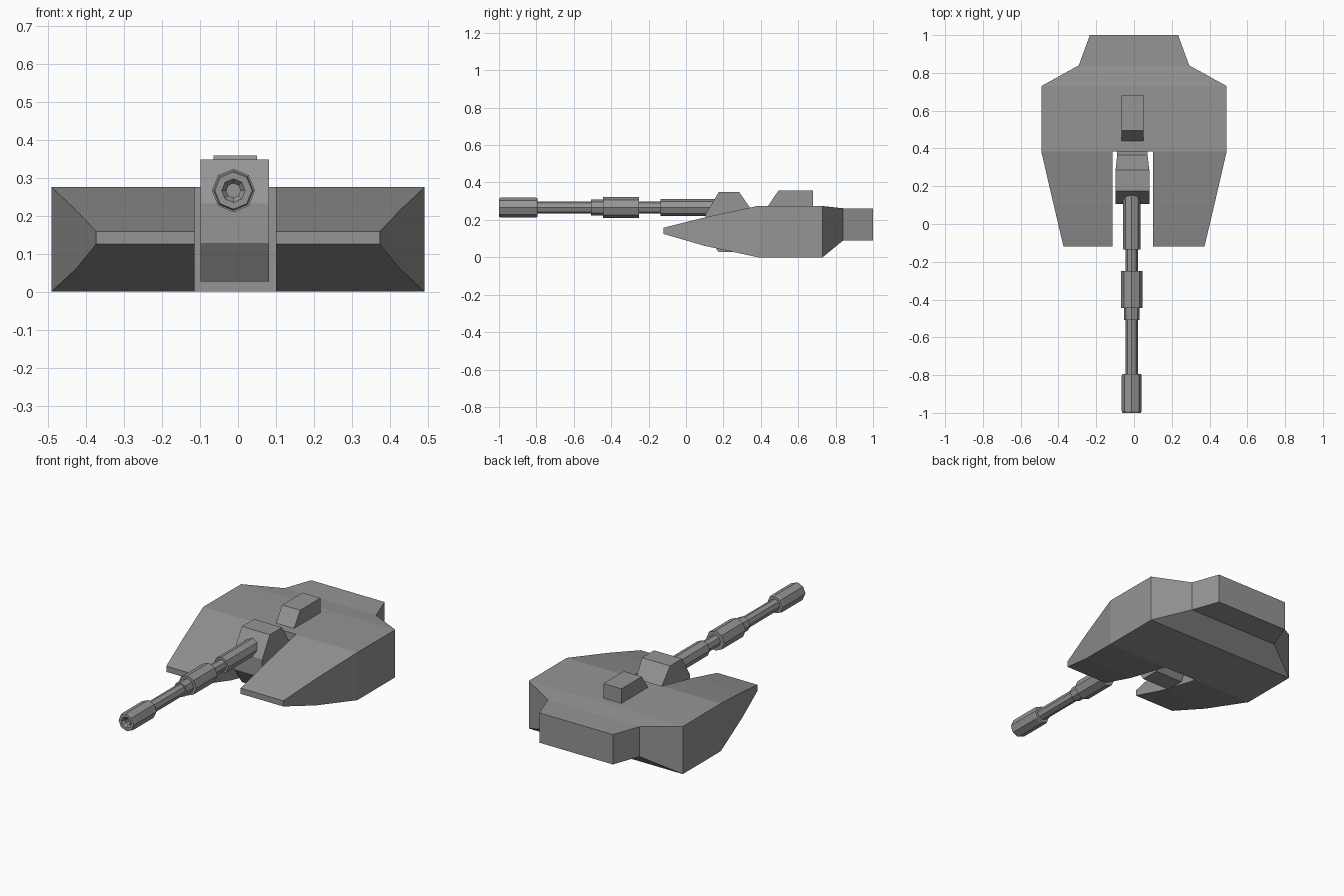
import bpy, bmesh
from math import pi, sin, cos

if "Cube" in bpy.data.objects:
    bpy.data.objects.remove(bpy.data.objects["Cube"])

steel = bpy.data.materials.new("dark_steel")
steel.diffuse_color = (0.3, 0.3, 0.3, 1)
steel.use_nodes = True
steel.node_tree.nodes["Principled BSDF"].inputs["Base Color"].default_value = steel.diffuse_color


def finish(bm, name):
    bmesh.ops.recalc_face_normals(bm, faces=bm.faces)
    me = bpy.data.meshes.new(name)
    bm.to_mesh(me)
    bm.free()
    me.materials.append(steel)
    ob = bpy.data.objects.new(name, me)
    bpy.context.collection.objects.link(ob)
    return ob


def extrude_x(name, profile, x0, x1):
    """Prism from a (y, z) side profile."""
    bm = bmesh.new()
    a, b = [[bm.verts.new((x, y, z)) for y, z in profile] for x in (x0, x1)]
    bm.faces.new(a)
    bm.faces.new(b)
    n = len(profile)
    for i in range(n):
        j = (i + 1) % n
        bm.faces.new((a[i], a[j], b[j], b[i]))
    return finish(bm, name)


def lathe_y(name, profile, cx, cz, sides=8):
    """Faceted solid of (y, radius) rings around a lengthwise axis."""
    bm = bmesh.new()
    rings = [[bm.verts.new((cx + r * cos(2 * pi * k / sides), y, cz + r * sin(2 * pi * k / sides)))
              for k in range(sides)] for y, r in profile]
    for a, b in zip(rings, rings[1:]):
        for k in range(sides):
            j = (k + 1) % sides
            bm.faces.new((a[k], a[j], b[j], b[k]))
    bm.faces.new(rings[0])
    bm.faces.new(rings[-1])
    return finish(bm, name)


# Turret body: stations of (y, half width, bottom z, top z), split by the gun slot
stations = [(-0.12, 0.373, 0.125, 0.158), (0.10, 0.425, 0.061, 0.213), (0.385, 0.491, 0, 0.275),
            (0.73, 0.491, 0, 0.274), (0.84, 0.292, 0.09, 0.262), (1.0, 0.234, 0.09, 0.262)]
bm = bmesh.new()
grid = [[[bm.verts.new((x, y, z)) for z in (lo, hi)] for x in (-w, -0.115, 0.10, w)]
        for y, w, lo, hi in stations]
cells = {(i, j) for i in range(5) for j in range(3) if not (j == 1 and i < 2)}
for i, j in cells:
    corners = [(i, j), (i, j + 1), (i + 1, j + 1), (i + 1, j)]
    for level in (0, 1):
        bm.faces.new([grid[a][b][level] for a, b in corners])
    # Walls only where there is no neighbouring cell
    for k, step in enumerate([(-1, 0), (0, 1), (1, 0), (0, -1)]):
        if (i + step[0], j + step[1]) not in cells:
            p, q = corners[k], corners[(k + 1) % 4]
            P, Q = grid[p[0]][p[1]], grid[q[0]][q[1]]
            bm.faces.new((P[0], Q[0], Q[1], P[1]))
finish(bm, "turret_body")

# Gun mantlet in the slot, narrowing slightly where it meets the body
mantlet = extrude_x("gun_mantlet", [(0.105, 0.232), (0.105, 0.128), (0.175, 0.027), (0.285, 0.027),
                                    (0.365, 0.128), (0.39, 0.128), (0.39, 0.232), (0.365, 0.232),
                                    (0.285, 0.348), (0.175, 0.348)], -0.098, 0.081)
for v in mantlet.data.vertices:
    if v.co.y > 0.3:
        v.co.x = -0.009 + (v.co.x + 0.009) * 0.9

# Roof sight
extrude_x("roof_sight", [(0.435, 0.27), (0.495, 0.358), (0.68, 0.358), (0.68, 0.27)],
          -0.065, 0.05)

# Gun barrel: hollow muzzle, tube, collar, fume extractor, thermal sleeve
lathe_y("gun_barrel", [(-0.96, 0.019), (-0.985, 0.019), (-1.0, 0.031), (-1.0, 0.049),
                       (-0.99, 0.053), (-0.803, 0.053), (-0.793, 0.049), (-0.793, 0.033),
                       (-0.508, 0.033), (-0.508, 0.042), (-0.445, 0.042), (-0.445, 0.057),
                       (-0.25, 0.057), (-0.25, 0.033), (-0.135, 0.033), (-0.135, 0.046),
                       (0.155, 0.046)], -0.012, 0.266)
